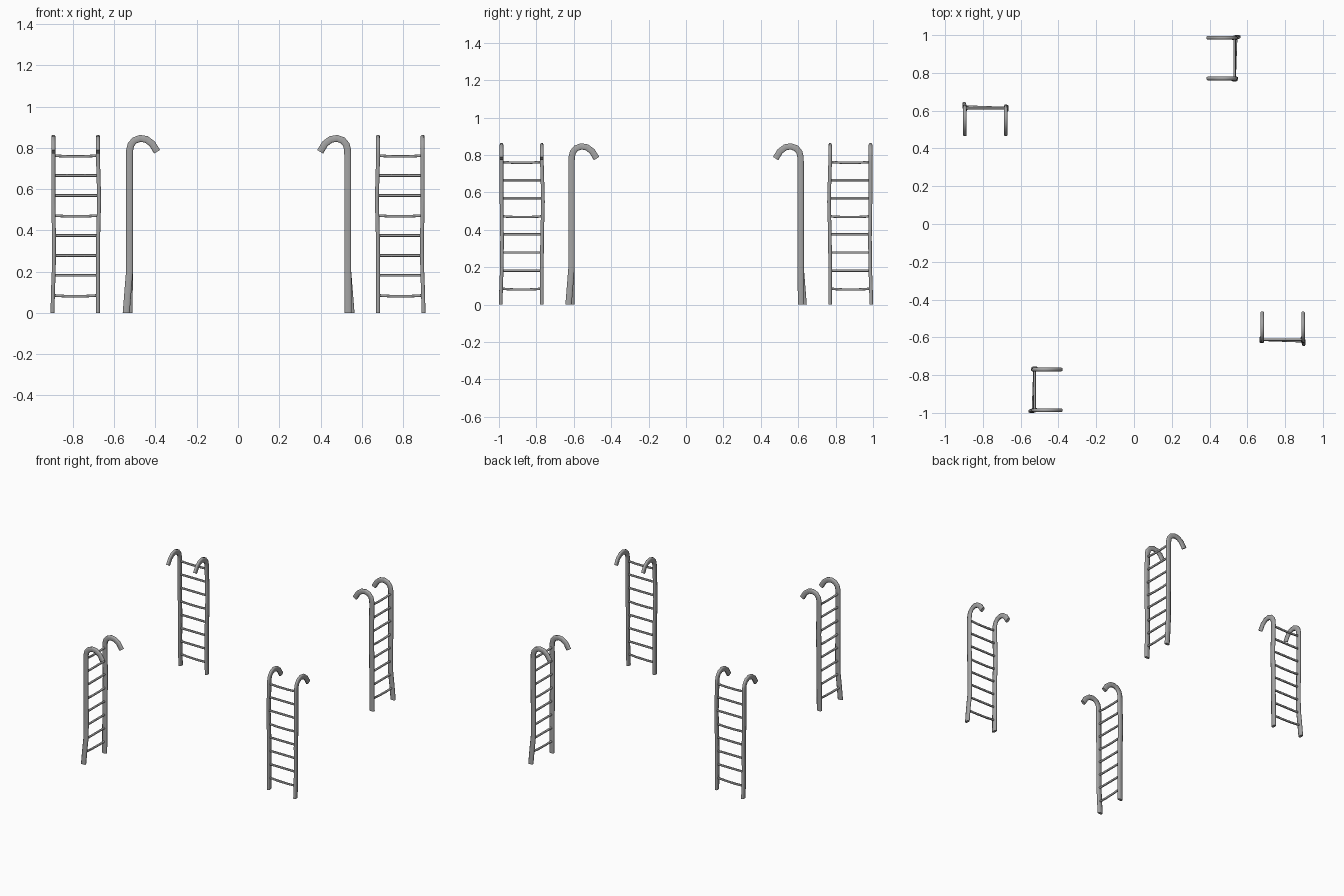
import bpy, bmesh, math
from mathutils import Vector, Matrix

cube = bpy.data.objects.get("Cube")
if cube:
    bpy.data.objects.remove(cube, do_unlink=True)

steel = bpy.data.materials.new("grey steel")
steel.use_nodes = True
colour = (0.37, 0.37, 0.37, 1)
steel.diffuse_color = colour
steel.node_tree.nodes["Principled BSDF"].inputs["Base Color"].default_value = colour

HALF = 0.108      # half the distance between the rails
RAIL_SHIFT = {    # (height, depth, sideways) bends of each rail
    "outer": [(0, -0.016, -0.004), (0.1, -0.008, -0.002), (0.2, 0, 0.002),
              (0.36, 0, 0.003), (0.55, 0, 0), (0.76, 0, 0)],
    "inner": [(0, -0.002, 0), (0.2, 0, 0), (0.36, 0, 0.001),
              (0.55, 0, 0.006), (0.66, 0, 0.003), (0.76, 0, 0)],
}
HOOK = [(0.001, 0.79), (0.007, 0.815), (0.024, 0.836), (0.052, 0.846),
        (0.082, 0.841), (0.110, 0.820), (0.134, 0.781)]
# Square section with chamfered corners
SECTION = [(1, 0.6), (0.6, 1), (-0.6, 1), (-1, 0.6),
           (-1, -0.6), (-0.6, -1), (0.6, -1), (1, -0.6)]


def tube(bm, points, side, wide, deep):
    """Sweep the section along points; wide is measured along the side axis."""
    rings = []
    for i, p in enumerate(points):
        ahead = points[min(i + 1, len(points) - 1)]
        behind = points[max(i - 1, 0)]
        normal = (ahead - behind).cross(side).normalized()
        if i == 0 and abs((ahead - behind).z) > 0.05:
            normal = Vector((-1, 0, 0))      # feet are cut level
        rings.append([bm.verts.new(p + side * wide * s + normal * deep * t)
                      for s, t in SECTION])
    count = len(SECTION)
    for a, b in zip(rings, rings[1:]):
        for k in range(count):
            n = (k + 1) % count
            bm.faces.new((a[k], a[n], b[n], b[k]))
    bm.faces.new(rings[0][::-1])
    bm.faces.new(rings[-1])


def rail_points(which):
    base = -HALF if which == "outer" else HALF
    return [Vector((u, base + v, z)) for z, u, v in RAIL_SHIFT[which]]


def on_rail(points, z):
    """Centre of a rail at height z."""
    for a, b in zip(points, points[1:]):
        if z <= b.z:
            return a.lerp(b, (z - a.z) / (b.z - a.z))
    return Vector((points[-1].x, points[-1].y, z))


def finish(bm, name, place):
    bmesh.ops.recalc_face_normals(bm, faces=bm.faces)
    mesh = bpy.data.meshes.new(name)
    bm.to_mesh(mesh)
    bm.free()
    mesh.materials.append(steel)
    ob = bpy.data.objects.new(name, mesh)
    bpy.context.collection.objects.link(ob)
    ob.matrix_world = place
    bpy.ops.object.select_all(action="DESELECT")
    ob.select_set(True)
    bpy.context.view_layer.objects.active = ob
    bpy.ops.object.shade_smooth_by_angle(angle=math.radians(70))


def ladder(name, x, y, turn):
    place = Matrix.Translation((x, y, 0)) @ Matrix.Rotation(math.radians(turn), 4, "Z")
    outer, inner = rail_points("outer"), rail_points("inner")

    # Side rails with hooked tops
    for which, points in (("outer", outer), ("inner", inner)):
        bm = bmesh.new()
        hook = [Vector((u, points[-1].y, z)) for u, z in HOOK]
        tube(bm, points + hook, Vector((0, 1, 0)), 0.0095, 0.0168)
        finish(bm, f"{name}_{which}_rail", place)

    # Rungs, some sagging a little
    bm = bmesh.new()
    for i in range(8):
        z = 0.085 + i * 0.0968
        a, b = on_rail(outer, z), on_rail(inner, z)
        sag = Vector((0, 0, -0.004 if i in (0, 4, 7) else 0))
        path = [a, a.lerp(b, 0.3) + sag, a.lerp(b, 0.7) + sag, b]
        tube(bm, path, Vector((1, 0, 0)), 0.0064, 0.0064)
    finish(bm, f"{name}_rungs", place)


# Four ladders, each a turn of the first
ladder("front_right_ladder", -0.526, -0.8785, 0)
ladder("front_left_ladder", 0.787, -0.612, 90)
ladder("back_left_ladder", 0.532, 0.8785, 180)
ladder("back_right_ladder", -0.787, 0.613, 270)
